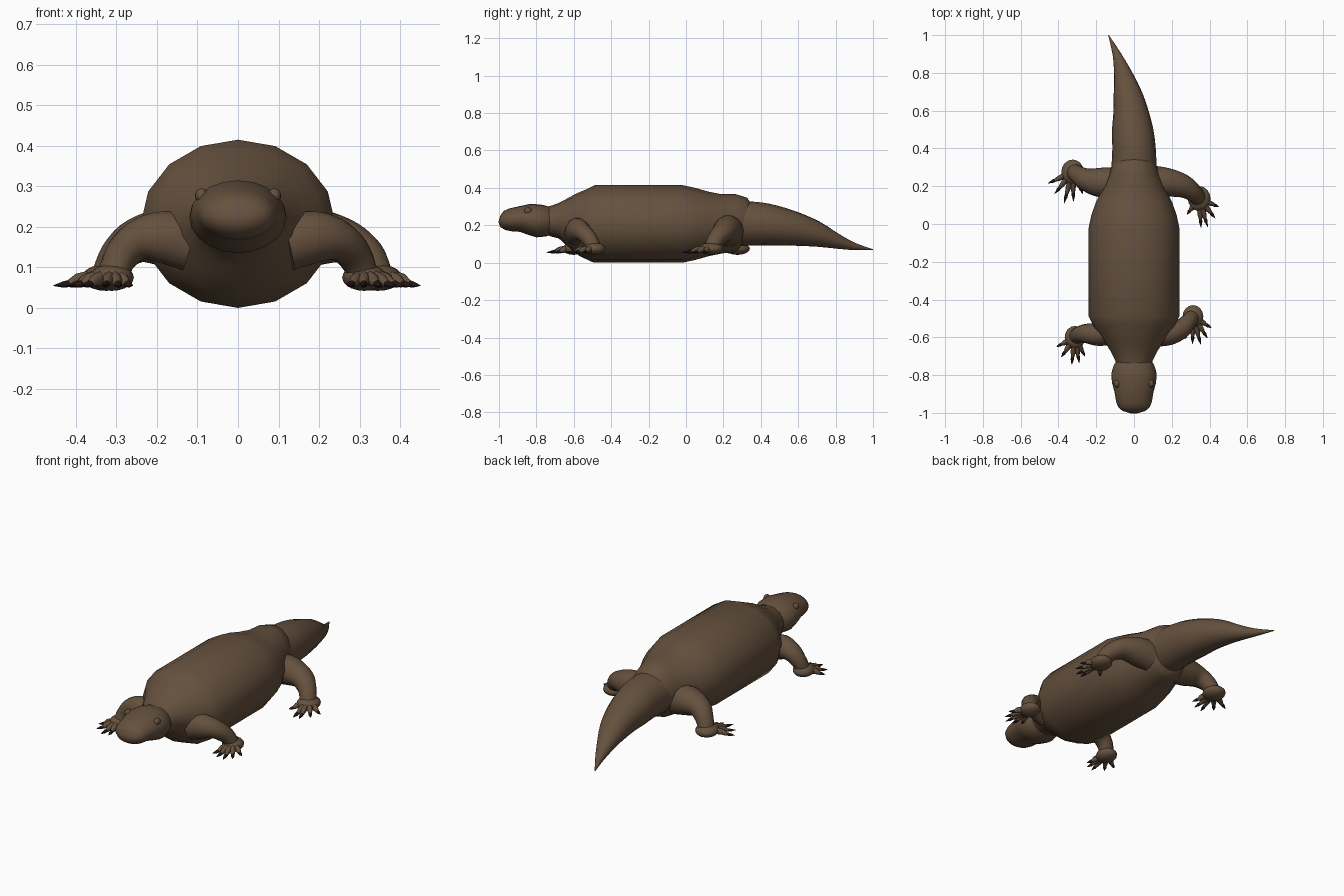
import bpy, bmesh, math
from mathutils import Vector

default = bpy.data.objects.get("Cube")
if default:
    bpy.data.objects.remove(default, do_unlink=True)


def make_material(name, color):
    mat = bpy.data.materials.new(name)
    mat.use_nodes = True
    mat.diffuse_color = (*color, 1)
    node = next(n for n in mat.node_tree.nodes if n.type == 'BSDF_PRINCIPLED')
    node.inputs["Base Color"].default_value = (*color, 1)
    return mat


SKIN = make_material("brown skin", (0.13, 0.082, 0.048))
CLAW = make_material("dark claw", (0.02, 0.007, 0.007))


def finish(name, bm, mat):
    """Turn a bmesh into a smooth shaded object."""
    bmesh.ops.recalc_face_normals(bm, faces=bm.faces)
    mesh = bpy.data.meshes.new(name)
    bm.to_mesh(mesh)
    bm.free()
    mesh.materials.append(mat)
    obj = bpy.data.objects.new(name, mesh)
    bpy.context.collection.objects.link(obj)
    bpy.ops.object.select_all(action='DESELECT')
    obj.select_set(True)
    bpy.context.view_layer.objects.active = obj
    bpy.ops.object.shade_smooth_by_angle(angle=math.radians(50))
    return obj


def subdivide(stations, steps):
    """Catmull-Rom curve through the stations, radii included."""
    pts = [stations[0], *stations, stations[-1]]
    result = []
    for a, b, c, d in zip(pts, pts[1:], pts[2:], pts[3:]):
        for k in range(steps):
            t = k / steps
            result.append([q + t / 2 * (r - p + t * (2*p - 5*q + 4*r - s + t * (3*q - p - 3*r + s)))
                           for p, q, r, s in zip(a, b, c, d)])
    return result + [list(stations[-1])]


def loft(name, stations, mat, sides=16, steps=1):
    """Skin elliptical rings; a station is x, y, z, half width, half height."""
    rows = subdivide(stations, steps) if steps > 1 else stations
    centres = [Vector(r[:3]) for r in rows]
    bm = bmesh.new()
    rings = []
    for i, row in enumerate(rows):
        tangent = centres[min(i + 1, len(rows) - 1)] - centres[max(i - 1, 0)]
        side = tangent.cross(Vector((0, 0, 1))).normalized()
        up = side.cross(tangent).normalized()
        rings.append([bm.verts.new(centres[i] + side * row[3] * math.cos(a) + up * row[4] * math.sin(a))
                      for a in (math.tau * k / sides for k in range(sides))])
    for lower, upper in zip(rings, rings[1:]):
        for k in range(sides):
            n = (k + 1) % sides
            bm.faces.new((lower[k], lower[n], upper[n], upper[k]))
    bm.faces.new(rings[0])
    bm.faces.new(rings[-1])
    return finish(name, bm, mat)


def ellipsoid(name, centre, radii, mat):
    bm = bmesh.new()
    bmesh.ops.create_uvsphere(bm, u_segments=16, v_segments=10, radius=1)
    for v in bm.verts:
        v.co = Vector([c + r * p for c, r, p in zip(centre, radii, v.co)])
    return finish(name, bm, mat)


def upright(profile):
    """Rows of y, half width, bottom, top become centred stations."""
    return [(0, y, (lo + hi) / 2, w, (hi - lo) / 2) for y, w, lo, hi in profile]


# Torso with neck and hips
body_profile = [
    (-.78, .08, .16, .29), (-.72, .10, .14, .305), (-.68, .12, .13, .32),
    (-.64, .145, .10, .345), (-.60, .17, .07, .37), (-.55, .21, .035, .395),
    (-.49, .24, 0, .415), (-.02, .24, 0, .415), (.05, .225, .015, .40),
    (.12, .20, .035, .38), (.19, .165, .05, .367), (.26, .135, .055, .367),
    (.30, .122, .06, .35), (.32, .11, .08, .32)]
loft("body", upright(body_profile), SKIN)

# Head with blunt snout
head_profile = [
    (-.72, .09, .15, .295), (-.75, .108, .14, .305), (-.79, .12, .135, .312),
    (-.84, .117, .15, .315), (-.89, .103, .165, .302), (-.94, .095, .168, .29),
    (-.97, .083, .175, .277), (-.99, .06, .19, .26), (-1, .025, .215, .24)]
loft("head", upright(head_profile), SKIN, 20)

# Tail curving to the right
loft("tail", [
    (0, .29, .21, .12, .12), (0, .4, .207, .115, .115), (-.008, .5, .195, .109, .104),
    (-.018, .6, .177, .092, .088), (-.036, .7, .152, .073, .068), (-.06, .8, .117, .047, .042),
    (-.092, .9, .087, .022, .02), (-.135, 1, .07, .002, .002)], SKIN, 16, 3)

# Eyes
for label, s in (("left", 1), ("right", -1)):
    ellipsoid(label + "_eye", (s * .09, -.845, .277), (.016, .021, .018), SKIN)


def leg(name, path, foot, foot_size, tips):
    """Limb, rounded foot and a fan of clawed toes."""
    loft(name + "_leg", path, SKIN, 14, 4)
    heel = Vector((*foot, .075))
    ellipsoid(name + "_foot", heel, (foot_size, foot_size * 1.1, .033), SKIN)
    for i, tip in enumerate(tips):
        end = Vector((*tip, .055))
        flat = Vector((end.x - heel.x, end.y - heel.y, 0)).normalized()
        base = heel + flat * foot_size * .55
        knuckle = base.lerp(end, .42) + Vector((0, 0, .002))
        joint = base.lerp(end, .62)
        joint.z = .059
        loft(f"{name}_toe_{i + 1}", [(*base, .016, .02), (*knuckle, .014, .016), (*joint, .009, .010)], SKIN, 8)
        claw_mid = joint.lerp(end, .35)
        loft(f"{name}_claw_{i + 1}", [(*joint.lerp(knuckle, .25), .008, .009), (*claw_mid, .009, .008),
                                      (*end, .001, .001)], CLAW, 8)


# Front legs, in mid stride
leg("front_left",
    [(.12, -.59, .16, .06, .07), (.19, -.58, .175, .06, .065), (.25, -.555, .165, .052, .05),
     (.29, -.515, .125, .043, .042), (.31, -.49, .075, .04, .036)],
    (.312, -.49), .055,
    [(.41, -.55), (.39, -.605), (.355, -.64), (.31, -.635), (.27, -.61)])
leg("front_right",
    [(-.12, -.58, .16, .06, .07), (-.19, -.585, .175, .06, .065), (-.25, -.58, .165, .052, .05),
     (-.29, -.585, .125, .043, .042), (-.31, -.60, .075, .04, .036)],
    (-.312, -.60), .055,
    [(-.41, -.65), (-.385, -.705), (-.33, -.745), (-.29, -.735), (-.26, -.70)])

# Hind legs, in the opposite stride
leg("hind_left",
    [(.09, .23, .17, .08, .085), (.18, .22, .175, .075, .075), (.26, .20, .165, .062, .056),
     (.315, .165, .13, .048, .046), (.345, .13, .075, .042, .036)],
    (.345, .135), .06,
    [(.45, .09), (.43, .03), (.39, -.015), (.355, -.02), (.28, .05)])
leg("hind_right",
    [(-.09, .22, .17, .08, .085), (-.18, .22, .175, .078, .075), (-.25, .235, .165, .062, .056),
     (-.295, .26, .13, .048, .046), (-.325, .28, .075, .042, .036)],
    (-.325, .275), .06,
    [(-.455, .215), (-.42, .16), (-.37, .11), (-.32, .12), (-.27, .16)])
